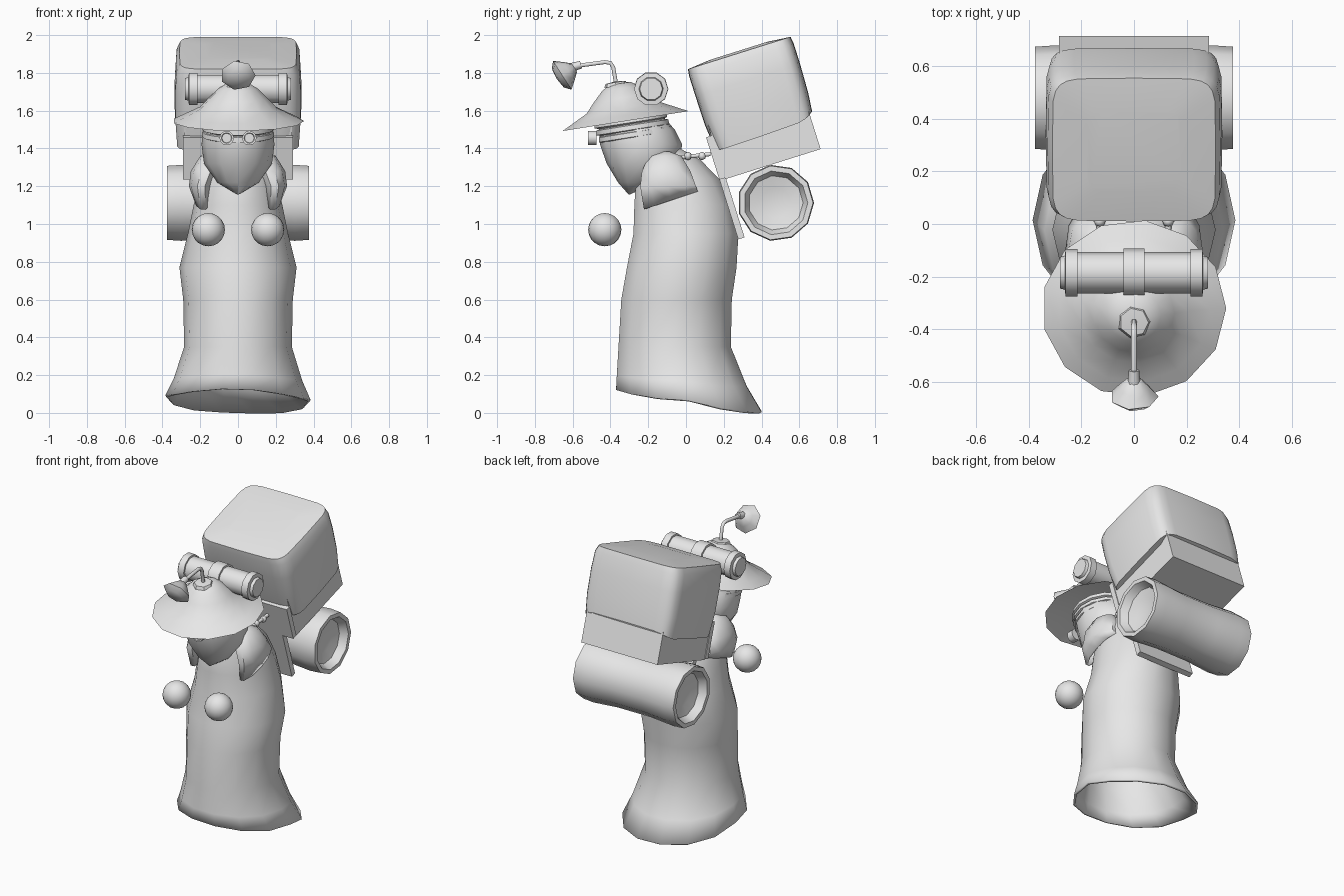
import bpy, bmesh
from math import sin, cos, pi, radians, copysign
from mathutils import Vector, Matrix

cube = bpy.data.objects.get("Cube")
if cube:
    bpy.data.objects.remove(cube, do_unlink=True)

clay = bpy.data.materials.new("plain_grey")
clay.use_nodes = True
grey = (0.8, 0.8, 0.8, 1)
clay.diffuse_color = grey
clay.node_tree.nodes["Principled BSDF"].inputs["Base Color"].default_value = grey
parts = []


def finish(name, bm, matrix=None):
    """Turn a bmesh into a named, coloured object."""
    bmesh.ops.remove_doubles(bm, verts=bm.verts, dist=0.0005)
    if matrix:
        bm.transform(matrix)
    bmesh.ops.recalc_face_normals(bm, faces=bm.faces)
    mesh = bpy.data.meshes.new(name)
    bm.to_mesh(mesh)
    bm.free()
    mesh.materials.append(clay)
    obj = bpy.data.objects.new(name, mesh)
    bpy.context.collection.objects.link(obj)
    parts.append(obj)
    return obj


def loft(name, sections, matrix=None, cap_start=False, cap_end=False):
    """Skin a list of closed sections with equal point counts."""
    bm = bmesh.new()
    rings = [[bm.verts.new(p) for p in section] for section in sections]
    count = len(rings[0])
    for low, high in zip(rings, rings[1:]):
        for i in range(count):
            j = (i + 1) % count
            bm.faces.new((low[i], low[j], high[j], high[i]))
    if cap_start:
        bm.faces.new(rings[0])
    if cap_end:
        bm.faces.new(rings[-1])
    return finish(name, bm, matrix)


def oval(z, front, back, half, x=0, sides=14, power=2, lift=None):
    """Horizontal oval; a higher power makes it squarer."""
    points = []
    for i in range(sides):
        a = 2 * pi * i / sides
        c, s = (copysign(abs(v) ** (2 / power), v) for v in (cos(a), sin(a)))
        points.append(Vector((x + half * c, (front + back) / 2 + (back - front) / 2 * s,
                              z + (lift(a) if lift else 0))))
    return points


def lathe(name, profile, origin, axis, sides=12, wide=1):
    """Spin (radius, height) pairs round an axis."""
    turn = Vector(axis).to_track_quat("Z", "Y").to_matrix().to_4x4()
    sections = [oval(h, -r, r, r * wide, sides=sides) for r, h in profile]
    return loft(name, sections, Matrix.Translation(origin) @ turn)


def ball(name, place, radius, segments=20):
    bm = bmesh.new()
    bmesh.ops.create_uvsphere(bm, u_segments=segments, v_segments=segments // 2, radius=radius)
    return finish(name, bm, Matrix.Translation(place))


def box(name, size, matrix):
    bm = bmesh.new()
    bmesh.ops.create_cube(bm, size=1)
    bmesh.ops.scale(bm, vec=size, verts=bm.verts)
    return finish(name, bm, matrix)


def rod(name, points, radius):
    curve = bpy.data.curves.new(name, "CURVE")
    curve.dimensions = "3D"
    curve.bevel_depth = radius
    curve.bevel_resolution = 1
    curve.use_fill_caps = True
    spline = curve.splines.new("POLY")
    spline.points.add(len(points) - 1)
    for point, place in zip(spline.points, points):
        point.co = (*place, 1)
    curve.materials.append(clay)
    obj = bpy.data.objects.new(name, curve)
    bpy.context.collection.objects.link(obj)


# Robe: flared, open at the hem, leaning forward
def hem(a):
    return -0.06 * sin(a) + 0.014 * cos(4 * a) * cos(a) ** 2 - 0.012 * cos(a)


robe_rings = [(0.17, -0.375, 0.33, 0.34), (0.35, -0.365, 0.245, 0.285), (0.6, -0.35, 0.25, 0.29),
              (0.77, -0.32, 0.275, 0.31), (0.95, -0.285, 0.285, 0.265), (1.1, -0.28, 0.25, 0.235),
              (1.24, -0.27, 0.18, 0.2), (1.34, -0.23, 0.08, 0.15), (1.4, -0.15, -0.03, 0.06)]
robe = loft("robe", [oval(0.065, -0.38, 0.41, 0.385, lift=hem)]
            + [oval(*r, lift=(lambda a: hem(a) / 2) if r[0] < 0.2 else None) for r in robe_rings],
            cap_end=True)
shell = robe.modifiers.new("thickness", "SOLIDIFY")
shell.thickness = 0.015

# Sleeves, hands, goggles and pack connectors, one per side
sleeve_rings = [(1.385, -0.13, -0.09, 0.02, 0.13), (1.36, -0.2, -0.02, 0.06, 0.14),
                (1.28, -0.24, 0.03, 0.08, 0.17), (1.2, -0.25, 0.06, 0.065, 0.195),
                (1.125, -0.23, 0.07, 0.045, 0.185)]
for side, label in ((1, "left"), (-1, "right")):
    sections = [oval(z, f, b, w, x * side, 10, lift=lambda a, z=z: 0.05 * sin(a) * (z < 1.15))
                for z, f, b, w, x in sleeve_rings]
    sleeve = loft(label + "_sleeve", sections, cap_start=True)
    sleeve.modifiers.new("thickness", "SOLIDIFY").thickness = 0.012
    ball(label + "_hand", (0.157 * side, -0.43, 0.97), 0.088)
    lathe(label + "_goggle", [(0, 0), (0.038, 0), (0.038, 0.045), (0.028, 0.045), (0.025, 0.035), (0, 0.035)],
          (0.06 * side, -0.475, 1.455), (0, -1, 0))
    rod(label + "_connector", [(0.13 * side, -0.05, 1.35), (0.13 * side, 0.13, 1.37)], 0.012)
    for y in (0.01, 0.085):
        ball(label + "_connector_bead", (0.13 * side, y, 1.36), 0.022, 8)

# Head with pointed muffler, wrapped by cloth bands
loft("head", [oval(*r, sides=12) for r in (
    (1.157, -0.305, -0.295, 0.005), (1.22, -0.36, -0.16, 0.11), (1.32, -0.42, -0.04, 0.18),
    (1.42, -0.455, -0.02, 0.193), (1.5, -0.46, -0.06, 0.185), (1.58, -0.44, -0.13, 0.15))],
    cap_start=True, cap_end=True)
lean = (0, -0.156, 0.988)
for i in range(3):
    lathe("head_band", [(0.17, -0.022), (0.2, -0.012), (0.197, 0.012), (0.165, 0.022)],
          (0, -0.27 - 0.012 * i, 1.475 + 0.037 * i), lean, 14, 0.96)

# Hat: wide brim and soft cone crown
lathe("hat", [(0, 0.05), (0.2, 0.04), (0.34, 0), (0.28, 0.03), (0.2, 0.07), (0.15, 0.125),
              (0.1, 0.175), (0.06, 0.2), (0, 0.207)], (0, -0.32, 1.545), lean, 13, 1.03)
lathe("lamp_base", [(0, 0), (0.065, 0), (0.055, 0.02), (0, 0.025)], (0, -0.37, 1.73), lean, 7)
rod("lamp_arm", [(0, -0.37, 1.74), (0, -0.385, 1.83), (0, -0.4, 1.853), (0, -0.43, 1.857),
                 (0, -0.57, 1.838)], 0.012)
lathe("lamp_socket", [(0, -0.02), (0.02, -0.02), (0.024, 0.03), (0, 0.03)],
      (0, -0.575, 1.838), (0, -1, -0.3), 8)
lathe("lamp", [(0, -0.08), (0.028, -0.075), (0.06, -0.04), (0.093, 0), (0.06, 0.028), (0, 0.035)],
      (0, -0.655, 1.787), (0, -0.84, -0.54), 7)

# Telescope lying across the hat
tube = [(0, -0.28), (0.06, -0.28), (0.065, -0.262), (0.09, -0.26), (0.09, -0.215), (0.078, -0.215),
        (0.078, -0.04), (0.092, -0.04)]
lathe("telescope", tube + [(r, -h) for r, h in reversed(tube)], (0, -0.185, 1.715), (1, 0, 0), 10)

# Pack frame: wide upper board on a narrow lower board
pitch = Matrix.Rotation(radians(17.5), 4, "X")


def leaning(y, z):
    return Matrix.Translation((0, y, z)) @ pitch


box("frame_upper_board", (0.58, 0.035, 0.235), leaning(0.158, 1.352) )
box("frame_lower_board", (0.42, 0.035, 0.37), leaning(0.238, 1.1))

# Pack: boxy bag under a draped lid
box("bag", (0.57, 0.53, 0.3), leaning(0.415, 1.46))


def drape(a):
    return 0.02 * sin(a) - 0.025 * cos(a) ** 2


lid_rings = [(-0.22, -0.275, 0.275, 0.325), (-0.1, -0.288, 0.285, 0.335), (0.06, -0.29, 0.29, 0.335),
             (0.17, -0.29, 0.29, 0.328), (0.21, -0.285, 0.285, 0.31), (0.222, -0.16, 0.16, 0.18)]
lid = [oval(*r, sides=24, power=7, lift=drape if r[0] < -0.2 else None) for r in lid_rings]
loft("bag_lid", lid, leaning(0.345, 1.705), cap_start=True, cap_end=True)

# Rolled bedding with dished ends
end = [(0, 0.3), (0.08, 0.31), (0.145, 0.325), (0.17, 0.375), (0.198, 0.375), (0.203, 0.3), (0.19, 0.12)]
lathe("bedroll", end + [(r, -h) for r, h in reversed(end)], (0, 0.475, 1.112), (1, 0, 0), 11)

# Soft shading with crisp edges
bpy.ops.object.select_all(action="DESELECT")
for obj in parts:
    obj.select_set(True)
bpy.context.view_layer.objects.active = parts[0]
bpy.ops.object.shade_smooth_by_angle(angle=radians(45))
